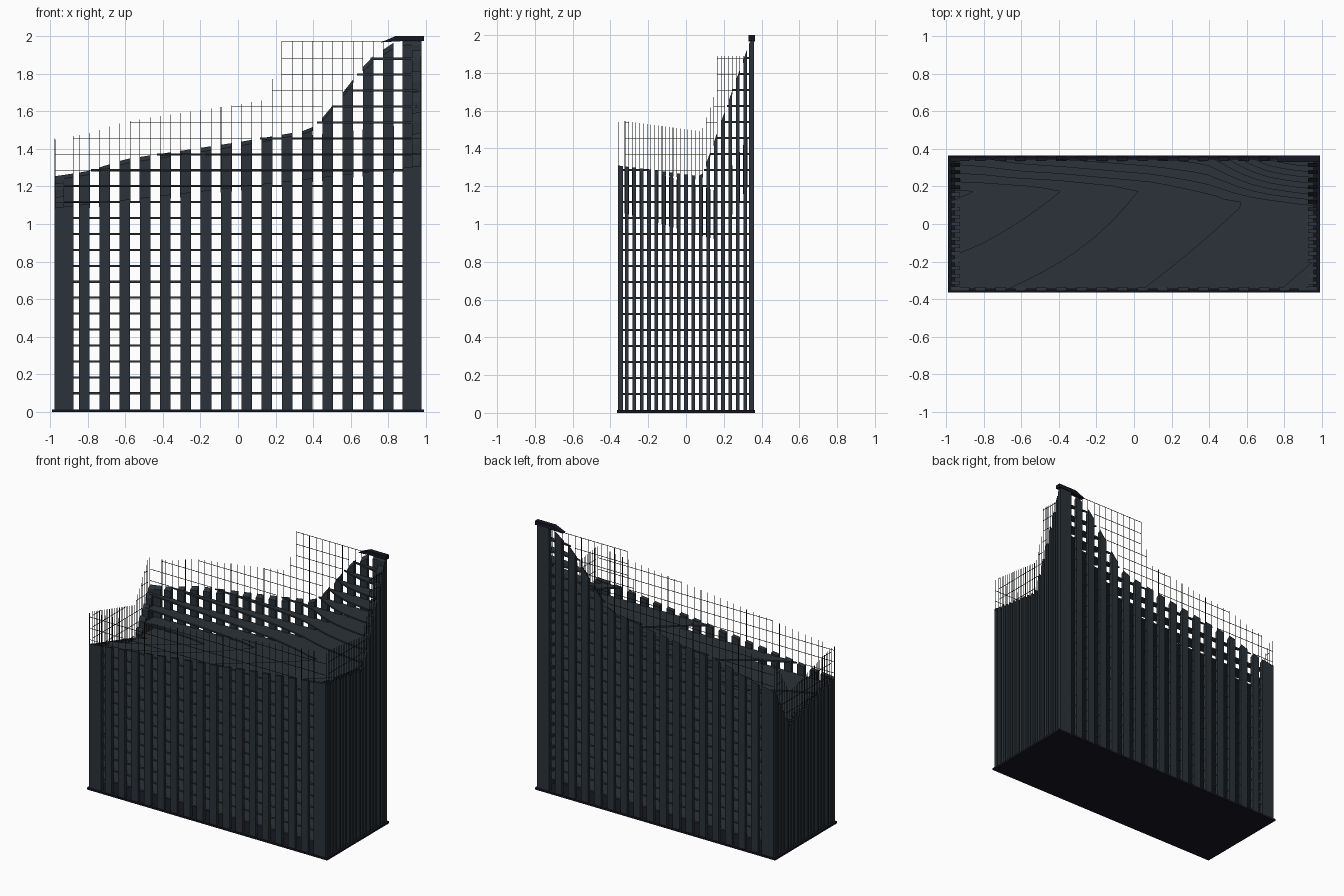
import bpy, bmesh
from mathutils import Vector

if "Cube" in bpy.data.objects:
    bpy.data.objects.remove(bpy.data.objects["Cube"])


def mat(name, c):
    m = bpy.data.materials.new(name)
    m.diffuse_color = (*c, 1)
    m.use_nodes = True
    m.node_tree.nodes["Principled BSDF"].inputs["Base Color"].default_value = m.diffuse_color
    return m


SLATE = mat("slate", (0.024, 0.032, 0.040))
DARK = mat("dark_edge", (0.008, 0.008, 0.016))
BAR = mat("bar_black", (0.012, 0.014, 0.016))

FLOORS = [0.10 + 0.0847 * i for i in range(22)]
BACK = [(-1, 1.25), (-0.8, 1.28), (-0.6, 1.345), (0, 1.435), (0.38, 1.50), (0.46, 1.575),
        (0.7, 1.88), (0.83, 1.965), (0.9, 1.985), (1, 1.985)]
KINK = [(-1, 0.93), (-0.82, 0.95), (-0.38, 1.03), (0.02, 1.115), (0.58, 1.2), (1, 1.255)]
KINK_Y = [(-1, 0.17), (-0.4, 0.19), (0.1, 0.185), (0.6, 0.11), (1, 0.08)]


def lerp(pts, x):
    for (a, p), (b, q) in zip(pts, pts[1:]):
        if x <= b:
            return p + (q - p) * (x - a) / (b - a)
    return pts[-1][1]


def height(x, y):
    """Height of the broken top at a plan position."""
    yk, hk = lerp(KINK_Y, x), lerp(KINK, x)
    if y < yk:
        t = (y + 0.36) / (yk + 0.36)
        return (1.085 + 0.115 * (x + 0.98)) * (1 - t) + hk * t
    t = min(1, (y - yk) / (0.345 - yk))
    return hk + (lerp(BACK, x) - hk) * t


def prism(bm, x0, x1, y0, y1, z0, z1=None):
    """Box whose top follows the broken surface unless z1 is given."""
    c = [(x0, y0), (x1, y0), (x1, y1), (x0, y1)]
    b = [bm.verts.new((x, y, z0)) for x, y in c]
    t = [bm.verts.new((x, y, height(x, y) if z1 is None else z1)) for x, y in c]
    bm.faces.new(b[::-1])
    bm.faces.new(t)
    for i in range(4):
        j = (i + 1) % 4
        bm.faces.new((b[i], b[j], t[j], t[i]))


def finish(bm, name, m):
    bmesh.ops.recalc_face_normals(bm, faces=bm.faces[:])
    me = bpy.data.meshes.new(name)
    bm.to_mesh(me)
    bm.free()
    ob = bpy.data.objects.new(name, me)
    me.materials.append(m)
    bpy.context.collection.objects.link(ob)
    return ob


# Base slab
bm = bmesh.new()
prism(bm, -0.99, 0.99, -0.365, 0.365, 0, 0.014)
finish(bm, "base_slab", DARK)

# Column spans along the long walls (wide corner panels) and the short walls
LONG = [(-0.975, -0.875)] + [(-0.817 + 0.1078 * i - 0.028, -0.817 + 0.1078 * i + 0.028)
                             for i in range(16)] + [(0.875, 0.975)]
SHORT = [(-0.3135 + 0.0392 * i - 0.0095, -0.3135 + 0.0392 * i + 0.0095) for i in range(17)]

for name, y0, y1 in (("front_columns", -0.36, -0.335), ("back_columns", 0.335, 0.36)):
    bm = bmesh.new()
    for a, b in LONG:
        prism(bm, a, b, y0, y1, 0.014)
    finish(bm, name, SLATE)
for name, x0, x1 in (("left_columns", -0.975, -0.925), ("right_columns", 0.925, 0.975)):
    bm = bmesh.new()
    for a, b in SHORT + [(-0.335, -0.333), (0.333, 0.335)]:
        prism(bm, x0, x1, a, b, 0.014)
    finish(bm, name, SLATE)

# Floor plates, each trimmed where the broken surface drops below it
T = 0.011
for i, z in enumerate(FLOORS):
    bm = bmesh.new()
    nx, ny = 24, 24
    g = []
    for u in range(nx + 1):
        x = -0.955 + 1.91 * u / nx
        g.append([])
        for v in range(ny + 1):
            y = -0.345 + 0.69 * v / ny
            g[-1].append(bm.verts.new((x, y, height(x, y))))
    for u in range(nx):
        for v in range(ny):
            bm.faces.new((g[u][v], g[u + 1][v], g[u + 1][v + 1], g[u][v + 1]))
    bmesh.ops.bisect_plane(bm, geom=bm.verts[:] + bm.edges[:] + bm.faces[:],
                           plane_co=(0, 0, z), plane_no=(0, 0, 1), clear_inner=True)
    if not bm.faces:
        bm.free()
        continue
    for v in bm.verts:
        v.co.z = z + T / 2
    bmesh.ops.dissolve_limit(bm, angle_limit=0.02, verts=bm.verts[:], edges=bm.edges[:])
    ext = bmesh.ops.extrude_face_region(bm, geom=bm.faces[:], use_keep_orig=True)
    for v in ext["geom"]:
        if isinstance(v, bmesh.types.BMVert):
            v.co.z -= T
    finish(bm, f"floor_{i + 1}", SLATE)

# Surviving roof corner
bm = bmesh.new()
prof = [(0.76, 1.966), (0.84, 2.0), (0.99, 2.0), (0.99, 1.972), (0.87, 1.972)]
f = bm.faces.new([bm.verts.new((x, 0.33, z)) for x, z in prof])
e = bmesh.ops.extrude_face_region(bm, geom=[f], use_keep_orig=True)
bmesh.ops.translate(bm, vec=(0, 0.035, 0),
                    verts=[v for v in e["geom"] if isinstance(v, bmesh.types.BMVert)])
finish(bm, "roof_corner", DARK)


# Exposed bars standing above the broken walls
R = 0.0014


def bars(name, spans, place, rise):
    bm = bmesh.new()
    prev = None
    for s in [p for ab in spans for p in ab]:
        x, y = place(s)
        lo, hi = height(x, y), rise(x, y)
        if hi - lo < 0.01:
            prev = None
            continue
        prism(bm, x - R, x + R, y - R, y + R, lo - 0.02, hi)
        if prev:
            px, py, plo, phi = prev
            rails = [z for z in FLOORS if max(lo, plo) < z < min(hi, phi)]
            if hi == phi == 1.972 and abs(x - px) < 0.07:
                rails.append(hi - R)
            for z in rails:
                prism(bm, min(x, px) - R, max(x, px) + R, min(y, py) - R, max(y, py) + R,
                      z - R, z + R)
        prev = (x, y, lo, hi)
    finish(bm, name, BAR)


def back_rise(x, y):
    if x > 0.2:
        return 1.972
    return 1.77 if x > 0.16 else height(x, y) + 0.2


bars("front_bars", LONG, lambda s: (s, -0.355), lambda x, y: height(x, y) + 0.23)
bars("back_bars", LONG, lambda s: (s, 0.355), back_rise)
bars("left_bars", SHORT, lambda s: (-0.97, s), lambda x, y: min(1.45, height(x, y) + 0.24))
bars("right_bars", SHORT, lambda s: (0.97, s),
     lambda x, y: 1.89 if y > 0.165 else height(x, y) + 0.24)
